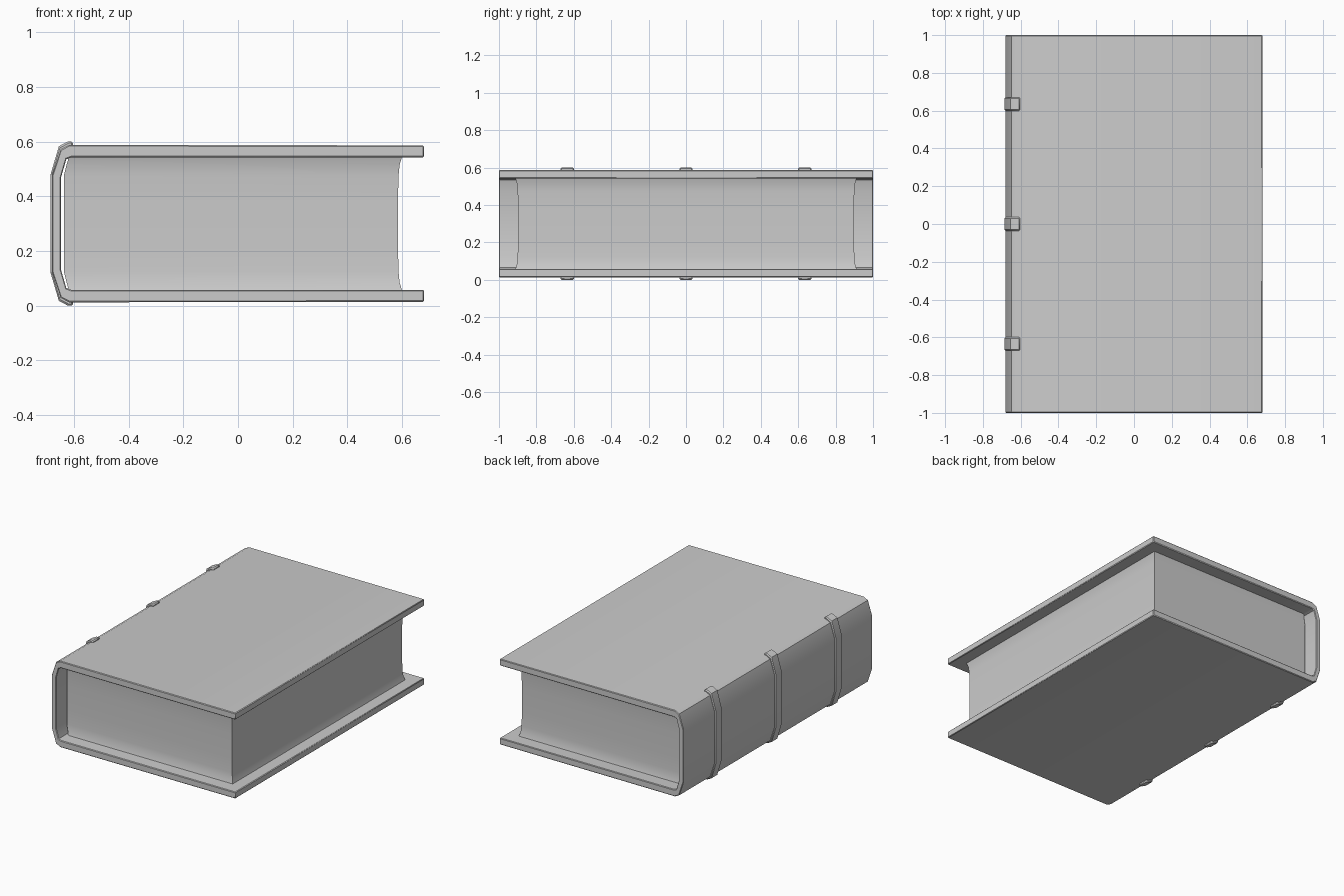
import bpy, bmesh, math

if "Cube" in bpy.data.objects:
    bpy.data.objects.remove(bpy.data.objects["Cube"])


def finish(name, bm, bevel=0.0):
    bmesh.ops.recalc_face_normals(bm, faces=bm.faces)
    me = bpy.data.meshes.new(name)
    bm.to_mesh(me)
    bm.free()
    ob = bpy.data.objects.new(name, me)
    bpy.context.collection.objects.link(ob)
    if bevel:
        m = ob.modifiers.new("bevel", 'BEVEL')
        m.width = bevel
        m.segments = 1
        m.limit_method = 'ANGLE'
        m.angle_limit = math.radians(60)
    bpy.ops.object.select_all(action='DESELECT')
    ob.select_set(True)
    bpy.context.view_layer.objects.active = ob
    bpy.ops.object.shade_smooth_by_angle(angle=math.radians(30))
    return ob


def mirror_z(half):
    # complete an upper half profile around the middle height 0.3
    return half + [(x, 0.6 - z) for x, z in reversed(half)]


def strip(name, outer, inner, y0, y1, bevel):
    # C-shaped strip: matching outer and inner paths, extruded along y
    bm = bmesh.new()
    rings = []
    for (ox, oz), (ix, iz) in zip(outer, inner):
        rings.append([bm.verts.new(p) for p in
                      ((ox, y0, oz), (ox, y1, oz), (ix, y1, iz), (ix, y0, iz))])
    for a, b in zip(rings, rings[1:]):
        for i in range(4):
            j = (i + 1) % 4
            bm.faces.new((a[i], a[j], b[j], b[i]))
    bm.faces.new(rings[0])
    bm.faces.new(rings[-1])
    return finish(name, bm, bevel)


# Cover: two boards joined by a faceted spine
outer = mirror_z([(0.68, 0.586), (-0.617, 0.588), (-0.648, 0.572), (-0.680, 0.475)])
inner = mirror_z([(0.68, 0.542), (-0.610, 0.542), (-0.628, 0.535), (-0.647, 0.470)])
strip("cover", outer, inner, -1, 1, 0.004)

# Raised bands wrapping the spine
band_out = mirror_z([(-0.603, 0.600), (-0.622, 0.600), (-0.655, 0.583), (-0.686, 0.478)])
band_in = mirror_z([(-0.603, 0.575), (-0.612, 0.575), (-0.640, 0.562), (-0.670, 0.474)])
for i, y in enumerate((-0.635, 0, 0.635)):
    strip(f"spine_band_{i + 1}", band_out, band_in, y - 0.036, y + 0.036, 0.006)

# Page block: edges hollowed slightly between the boards
bm = bmesh.new()
levels = mirror_z([(0.0, 0.545), (0.009, 0.515), (0.013, 0.475), (0.015, 0.38)])
lefts = [-0.618, -0.627, -0.637, -0.637]
lefts += lefts[::-1]
rings = []
for (inset, z), left in zip(levels, lefts):
    r, d = 0.600 - inset, 0.913 - inset
    rings.append([bm.verts.new(p) for p in
                  ((left, -d, z), (r, -d, z), (r, d, z), (left, d, z))])
for a, b in zip(rings, rings[1:]):
    for i in range(4):
        j = (i + 1) % 4
        bm.faces.new((a[i], a[j], b[j], b[i]))
bm.faces.new(rings[0])
bm.faces.new(rings[-1])
finish("page_block", bm)
